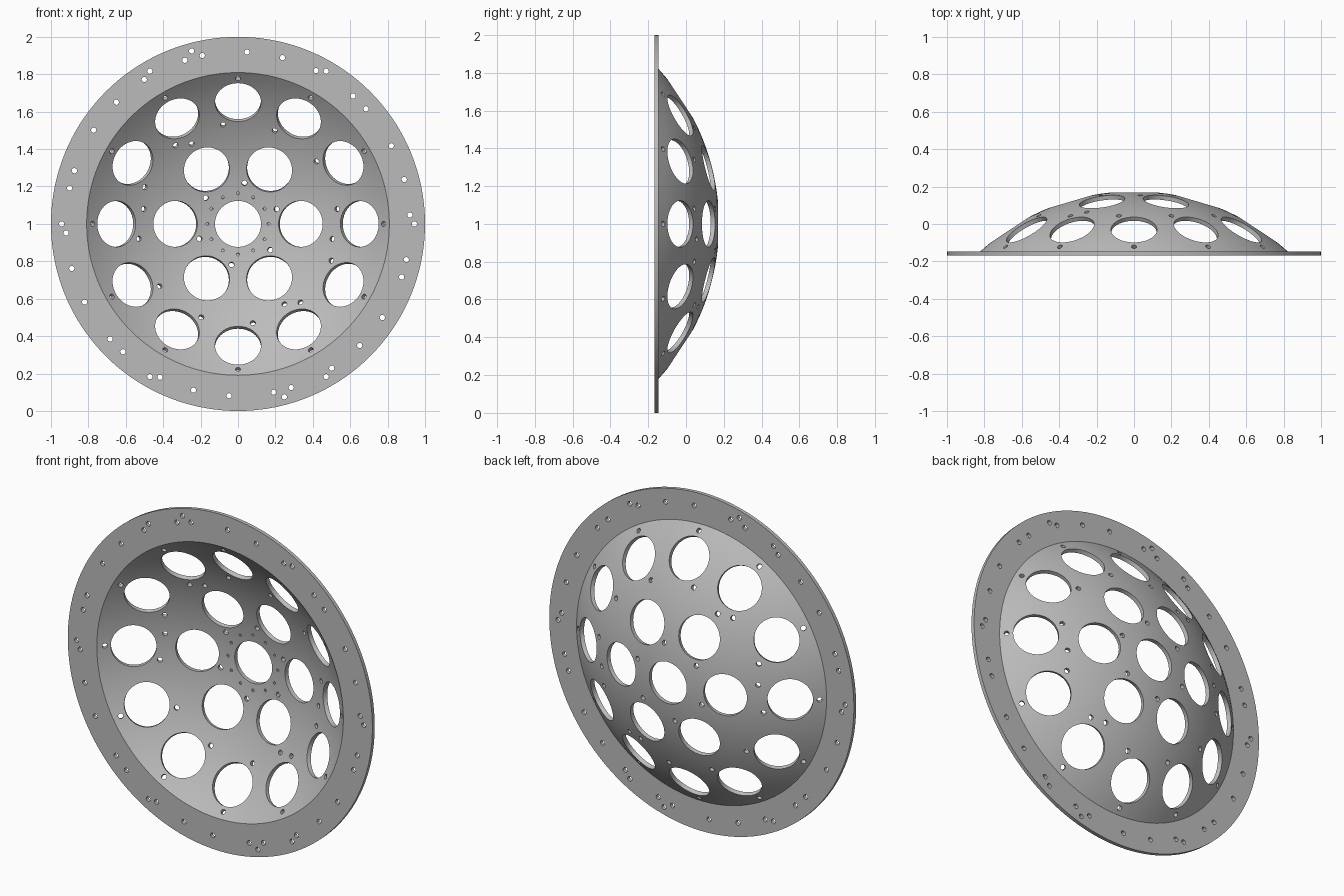
import bpy, bmesh
from math import sin, cos, sqrt, asin, radians, pi
from mathutils import Vector, Matrix

cube = bpy.data.objects.get("Cube")
if cube:
    bpy.data.objects.remove(cube, do_unlink=True)

R_OUT, R_IN = 1.21, 1.186             # dome sphere radii
R_MID = (R_OUT + R_IN) / 2
CENTRE = Vector((0, -1.035, 1))       # dome sphere centre
FRONT, BACK = -0.168, -0.146          # faces of the flat rim
PORT = 0.123                          # radius of the large ports

grey = bpy.data.materials.new("plain grey")
grey.use_nodes = True
grey.diffuse_color = (0.5, 0.5, 0.5, 1)
grey.node_tree.nodes["Principled BSDF"].inputs["Base Color"].default_value = (0.5, 0.5, 0.5, 1)


def make_object(name, bm):
    bmesh.ops.recalc_face_normals(bm, faces=bm.faces)
    mesh = bpy.data.meshes.new(name)
    bm.to_mesh(mesh)
    bm.free()
    mesh.materials.append(grey)
    obj = bpy.data.objects.new(name, mesh)
    bpy.context.collection.objects.link(obj)
    return obj


def arc(radius, plane_y, steps=16):
    """Profile of a sphere from the centre port out to the plane y = plane_y."""
    height = plane_y - CENTRE.y
    start = asin(PORT / radius)
    end = asin(sqrt(radius ** 2 - height ** 2) / radius)
    angles = [start + (end - start) * i / steps for i in range(steps + 1)]
    return [(radius * sin(a), CENTRE.y + radius * cos(a)) for a in angles]


# Dome and rim: one closed profile turned about the y axis
profile = arc(R_OUT, BACK) + [(1, BACK), (1, FRONT)] + arc(R_IN, FRONT)[::-1]
bm = bmesh.new()
SEGMENTS = 144
rings = []
for i in range(SEGMENTS):
    a = 2 * pi * i / SEGMENTS
    rings.append([bm.verts.new((r * cos(a), y, 1 + r * sin(a))) for r, y in profile])
for i in range(SEGMENTS):
    here, after = rings[i], rings[(i + 1) % SEGMENTS]
    for j in range(len(profile)):
        k = (j + 1) % len(profile)
        bm.faces.new((here[j], here[k], after[k], after[j]))
plate = make_object("domed_plate", bm)

# Hole cutters
cut = bmesh.new()


def drill(position, direction, radius, depth, sides):
    turn = direction.to_track_quat('Z', 'Y').to_matrix().to_4x4()
    bmesh.ops.create_cone(cut, cap_ends=True, segments=sides, radius1=radius, radius2=radius,
                          depth=depth, matrix=Matrix.Translation(position) @ turn)


def dome_hole(reach, degrees, radius, sides=16, level=R_MID, depth=0.12):
    """Hole square to the dome, at distance reach from the dome axis."""
    a = radians(degrees)
    ray = Vector((reach * cos(a), sqrt(R_MID ** 2 - reach ** 2), reach * sin(a))).normalized()
    drill(CENTRE + ray * level, ray, radius, depth, sides)


def rim_hole(reach, degrees):
    a = radians(degrees)
    middle = Vector((reach * cos(a), (FRONT + BACK) / 2, 1 + reach * sin(a)))
    drill(middle, Vector((0, 1, 0)), 0.014, 0.1, 16)


# Large ports in two rings
for i in range(6):
    dome_hole(0.34, 60 * i, PORT, 64)
for i in range(12):
    dome_hole(0.66, 30 * i, PORT, 64)

# Small screw holes in the dome
for i in range(12):
    dome_hole(0.785, 30 * i, 0.014)
    dome_hole(0.541, 30 * i + 8.5, 0.014)
    dome_hole(0.165, 30 * i, 0.008, 12, R_IN, 0.02)   # blind pits inside
for i in range(6):
    dome_hole(0.223, 60 * i + 21, 0.014)
for reach, degrees in ((0.5, 120), (0.5, 300), (0.515, 171), (0.515, 351)):
    dome_hole(reach, degrees, 0.014)

# Screw holes in the rim
for i in range(6):
    rim_hole(0.943, 60 * i)
    for offset in (3, 15, 27, 42, 48):
        rim_hole(0.92, 60 * i + offset)
for degrees in (105, 285):
    rim_hole(0.957, degrees)

cutter = make_object("hole_cutter", cut)
cutter.hide_render = True

boolean = plate.modifiers.new("holes", 'BOOLEAN')
boolean.operation = 'DIFFERENCE'
boolean.solver = 'EXACT'
boolean.object = cutter
bpy.ops.object.select_all(action='DESELECT')
plate.select_set(True)
bpy.context.view_layer.objects.active = plate
bpy.ops.object.modifier_apply(modifier=boolean.name)
bpy.data.objects.remove(cutter, do_unlink=True)
bpy.ops.object.shade_smooth_by_angle(angle=radians(25))
